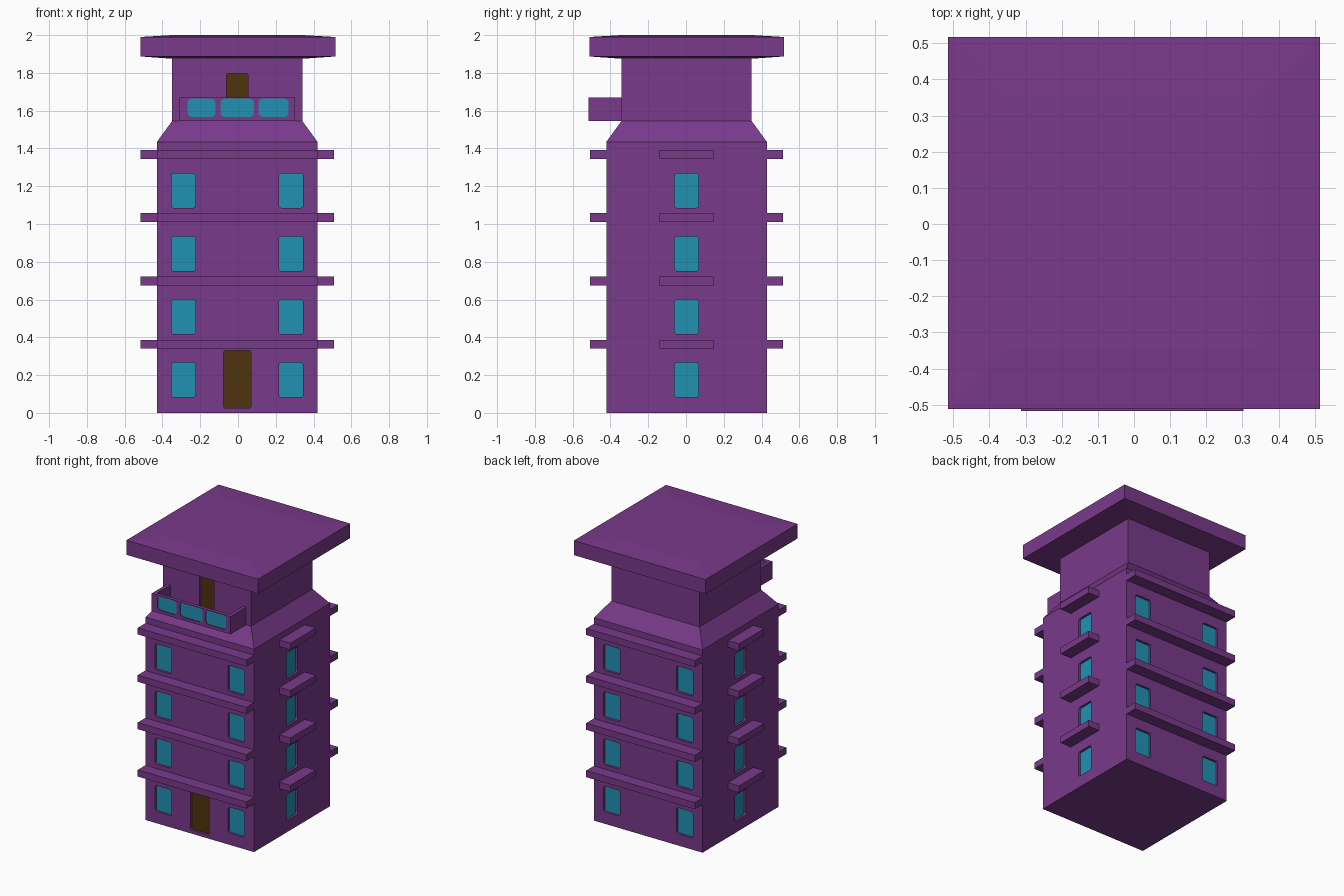
import bpy, bmesh, math
from mathutils import Matrix, Vector

if "Cube" in bpy.data.objects:
    bpy.data.objects.remove(bpy.data.objects["Cube"])

CX, CY = -0.004, 0.003          # tower axis
H, T = 0.425, 0.345             # half widths of shaft and top storey
DEPTH = 0.02                    # recess of windows and doors


def material(name, rgb):
    m = bpy.data.materials.new(name)
    m.diffuse_color = (*rgb, 1)
    m.use_nodes = True
    m.node_tree.nodes["Principled BSDF"].inputs["Base Color"].default_value = m.diffuse_color
    return m


PURPLE = material("purple wall", (0.19, 0.041, 0.255))
BLUE = material("blue glass", (0.015, 0.285, 0.45))
BROWN = material("brown door", (0.078, 0.033, 0.004))


def finish(bm, name, mat):
    bmesh.ops.recalc_face_normals(bm, faces=bm.faces)
    me = bpy.data.meshes.new(name)
    bm.to_mesh(me)
    bm.free()
    me.materials.append(mat)
    ob = bpy.data.objects.new(name, me)
    bpy.context.collection.objects.link(ob)
    return ob


def add_box(bm, x0, x1, y0, y1, z0, z1):
    mat = Matrix.Translation(((x0 + x1) / 2, (y0 + y1) / 2, (z0 + z1) / 2))
    mat = mat @ Matrix.Diagonal((x1 - x0, y1 - y0, z1 - z0, 1))
    bmesh.ops.create_cube(bm, size=1, matrix=mat)


def add_panel(bm, x0, x1, z0, z1, y0, y1, turn=0, r=0.014):
    """Rounded rectangle slab facing -y, turned about the tower axis."""
    rot = Matrix.Translation((CX, CY, 0)) @ Matrix.Rotation(turn, 4, 'Z')
    corners = [(x1 - r, z1 - r, 0), (x0 + r, z1 - r, 90), (x0 + r, z0 + r, 180), (x1 - r, z0 + r, 270)]
    pts = [(cx + r * math.cos(math.radians(a + s)), cz + r * math.sin(math.radians(a + s)))
           for cx, cz, a in corners for s in (0, 30, 60, 90)]
    rings = [[bm.verts.new(rot @ Vector((x, y, z))) for x, z in pts] for y in (y0, y1)]
    bm.faces.new(rings[0])
    bm.faces.new(rings[1][::-1])
    n = len(pts)
    for i in range(n):
        j = (i + 1) % n
        bm.faces.new((rings[0][i], rings[1][i], rings[1][j], rings[0][j]))


def cut(ob, panels):
    """Recess the panels into the object and bake the result."""
    bm = bmesh.new()
    for x0, x1, z0, z1, face, turn, r, depth in panels:
        add_panel(bm, x0, x1, z0, z1, face - 0.03, face + depth, turn, r)
    cutter = finish(bm, "recess_cutter", PURPLE)
    cutter.hide_render = True
    mod = ob.modifiers.new("recess", 'BOOLEAN')
    mod.operation, mod.solver, mod.object = 'DIFFERENCE', 'EXACT', cutter
    dg = bpy.context.evaluated_depsgraph_get()
    me = bpy.data.meshes.new_from_object(ob.evaluated_get(dg))
    ob.modifiers.clear()
    ob.data = me
    bpy.data.objects.remove(cutter)


def plates(name, mat, panels):
    """Thin coloured plates at the bottom of the recesses."""
    bm = bmesh.new()
    for x0, x1, z0, z1, face, turn, r, depth in panels:
        add_panel(bm, x0, x1, z0, z1, face + depth - 0.004, face + depth + 0.002, turn, r)
    finish(bm, name, mat)


# Tower: shaft, sloped shoulder, top storey and overhanging roof
bm = bmesh.new()
profile = [(H, 0), (H, 1.435), (T, 1.545), (T, 1.875), (0.515, 1.887), (0.515, 1.99), (0.35, 2.0)]
rings = []
for h, z in profile:
    cx = 0 if h > 0.5 else CX
    rings.append([bm.verts.new((cx + sx * h, CY + sy * h, z))
                  for sx, sy in ((-1, -1), (1, -1), (1, 1), (-1, 1))])
for a, b in zip(rings, rings[1:]):
    for i in range(4):
        j = (i + 1) % 4
        bm.faces.new((a[i], a[j], b[j], b[i]))
bm.faces.new(rings[0][::-1])
bm.faces.new(rings[-1])
tower = finish(bm, "tower", PURPLE)

# Windows: two columns front and back, one column on each side
windows = []
for k in range(4):
    z = 0.083 + 0.334 * k
    for turn in (0, math.pi):
        for x in (-0.285, 0.285):
            windows.append((x - 0.064, x + 0.064, z, z + 0.183, -H, turn, 0.014, DEPTH))
    for turn in (math.pi / 2, -math.pi / 2):
        windows.append((-0.063, 0.063, z, z + 0.183, -H, turn, 0.014, DEPTH))
doors = [(-0.072, 0.072, 0.025, 0.33, -H, 0, 0.01, DEPTH),
         (-0.058, 0.057, 1.567, 1.797, -T, 0, 0.01, DEPTH)]
cut(tower, windows + doors)
plates("window_panes", BLUE, windows)
plates("doors", BROWN, doors)

# Ledges above every storey
bm = bmesh.new()
for k in range(4):
    z0 = 0.34 + 0.335 * k
    z1 = z0 + 0.047
    for s in (-1, 1):
        y = sorted((CY + s * H, CY + s * 0.511))
        add_box(bm, CX - H, CX + H, *y, z0, z1)
        x = sorted((CX + s * H, CX + s * 0.511))
        add_box(bm, *x, CY - 0.142, CY + 0.142, z0, z1)
finish(bm, "ledges", PURPLE)

# Balcony: floor, side walls and a front parapet with three glazed openings
yf, yb = -0.517, CY - T
bm = bmesh.new()
add_box(bm, -0.313, 0.303, yf, yb, 1.545, 1.562)
for x in (-0.313, 0.278):
    add_box(bm, x, x + 0.025, yf, yb, 1.562, 1.67)
finish(bm, "balcony_floor_and_sides", PURPLE)

bm = bmesh.new()
add_box(bm, -0.288, 0.278, yf, yf + 0.025, 1.562, 1.67)
parapet = finish(bm, "balcony_parapet", PURPLE)
panes = [(x0, x1, 1.567, 1.664, yf - CY, 0, 0.022, 0.01)
         for x0, x1 in ((-0.264, -0.116), (-0.088, 0.088), (0.113, 0.272))]
cut(parapet, panes)
plates("balcony_panes", BLUE, panes)
